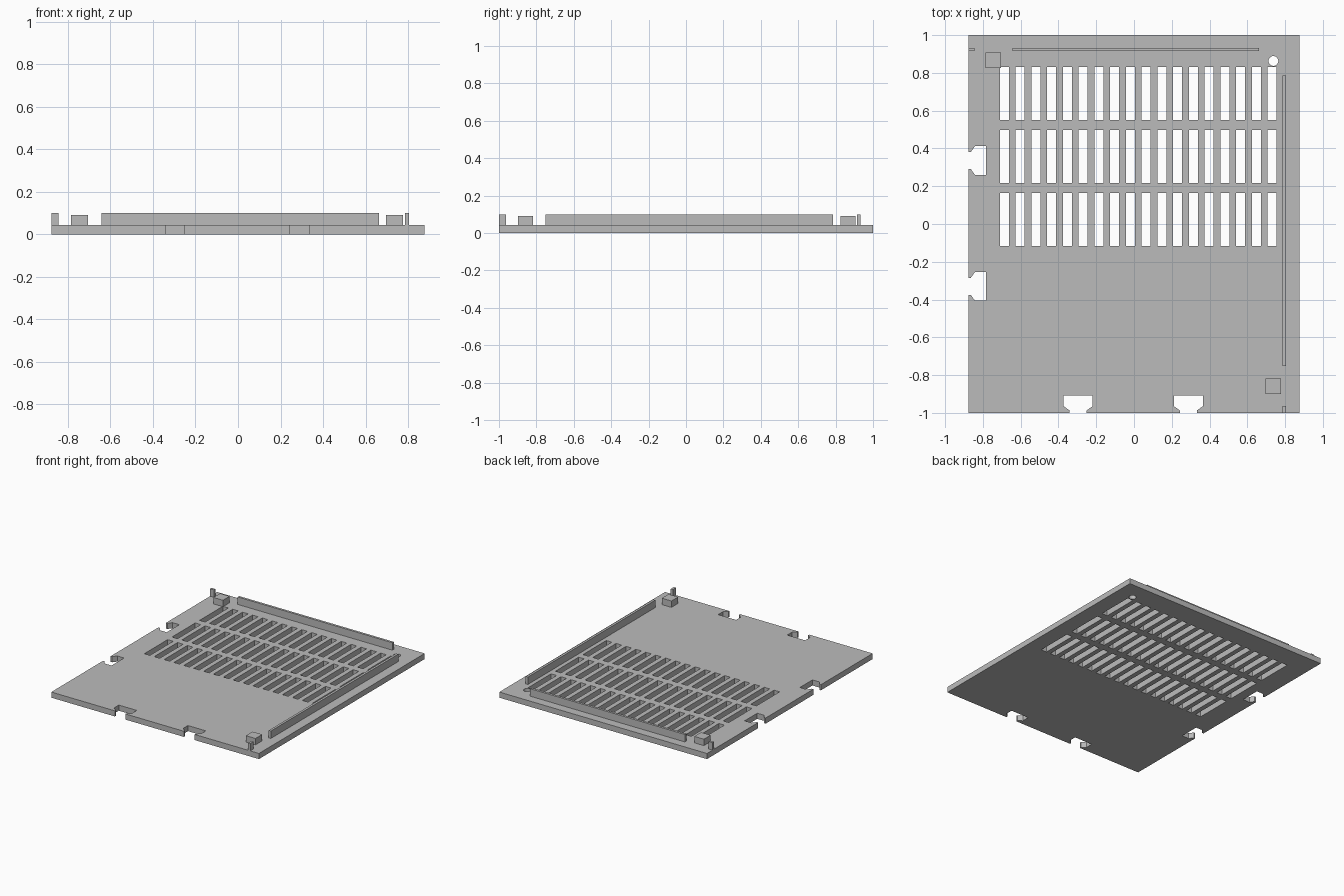
import bpy
import bmesh
from math import cos, sin, tau

cube = bpy.data.objects.get("Cube")
if cube:
    bpy.data.objects.remove(cube, do_unlink=True)

W, L, T = 0.877, 1.0, 0.043      # half width, half length, plate thickness
RIB_TOP, PAD_TOP = 0.1, 0.092

grey = bpy.data.materials.new("light grey")
grey.use_nodes = True
grey.diffuse_color = (0.5, 0.5, 0.5, 1)
grey.node_tree.nodes["Principled BSDF"].inputs["Base Color"].default_value = (0.5, 0.5, 0.5, 1)


def add_object(name, mesh):
    mesh.materials.clear()
    mesh.materials.append(grey)
    obj = bpy.data.objects.new(name, mesh)
    bpy.context.collection.objects.link(obj)
    return obj


def box(name, x0, x1, y0, y1, z0, z1):
    bm = bmesh.new()
    bmesh.ops.create_cube(bm, size=1)
    for v in bm.verts:
        v.co = (x1 if v.co.x > 0 else x0,
                y1 if v.co.y > 0 else y0,
                z1 if v.co.z > 0 else z0)
    mesh = bpy.data.meshes.new(name)
    bm.to_mesh(mesh)
    bm.free()
    return add_object(name, mesh)


def rect(x0, x1, y0, y1):
    return [(x0, y0), (x1, y0), (x1, y1), (x0, y1)]


# Plate outline with narrow-mouthed latch notches on the front and right edges
half = [(0.045, 0), (0.045, 0.013), (0.076, 0.035), (0.076, 0.093)]
notch = [(-t, d) for t, d in half] + half[::-1]
outline = [(-W, -L)]
for c in (-0.296, 0.288):
    outline += [(c + t, -L + d) for t, d in notch]
outline += [(W, -L), (W, L), (-W, L)]
for c in (0.336, -0.33):
    outline += [(-W + d, c - t) for t, d in notch]

# Three rows of vent slots and one round hole
loops = [outline]
for row in range(3):
    y = -0.116 + row * 0.333
    for col in range(18):
        x = -0.71 + col * 0.0834
        loops.append(rect(x, x + 0.047, y, y + 0.281))
loops.append([(0.738 + 0.026 * cos(tau * i / 24), 0.863 + 0.026 * sin(tau * i / 24))
              for i in range(24)])

# Filled, extruded curve becomes the plate
curve = bpy.data.curves.new("plate_profile", "CURVE")
curve.dimensions = "2D"
curve.fill_mode = "BOTH"
curve.extrude = T / 2
for loop in loops:
    spline = curve.splines.new("POLY")
    spline.points.add(len(loop) - 1)
    for p, (x, y) in zip(spline.points, loop):
        p.co = (x, y, 0, 1)
    spline.use_cyclic_u = True
helper = bpy.data.objects.new("plate_profile", curve)
bpy.context.collection.objects.link(helper)
deps = bpy.context.evaluated_depsgraph_get()
mesh = bpy.data.meshes.new_from_object(helper.evaluated_get(deps))
bpy.data.objects.remove(helper, do_unlink=True)

bm = bmesh.new()
bm.from_mesh(mesh)
bmesh.ops.remove_doubles(bm, verts=bm.verts, dist=0.0001)
bmesh.ops.translate(bm, verts=bm.verts, vec=(0, 0, T / 2))
bmesh.ops.recalc_face_normals(bm, faces=bm.faces)
for f in bm.faces:
    f.smooth = False
    f.material_index = 0
bm.to_mesh(mesh)
bm.free()
add_object("vented_plate", mesh)

# Upright ribs and their short stubs at the plate edges
box("back_rib", -0.643, 0.663, 0.915, 0.933, T, RIB_TOP)
box("back_rib_stub", -W, -0.845, 0.915, 0.933, T, RIB_TOP)
box("left_rib", 0.786, 0.804, -0.752, 0.786, T, RIB_TOP)
box("left_rib_stub", 0.786, 0.804, -L, -0.963, T, RIB_TOP)

# Square corner pads
box("back_pad", -0.786, -0.705, 0.826, 0.907, T, PAD_TOP)
box("front_pad", 0.696, 0.777, -0.899, -0.818, T, PAD_TOP)
